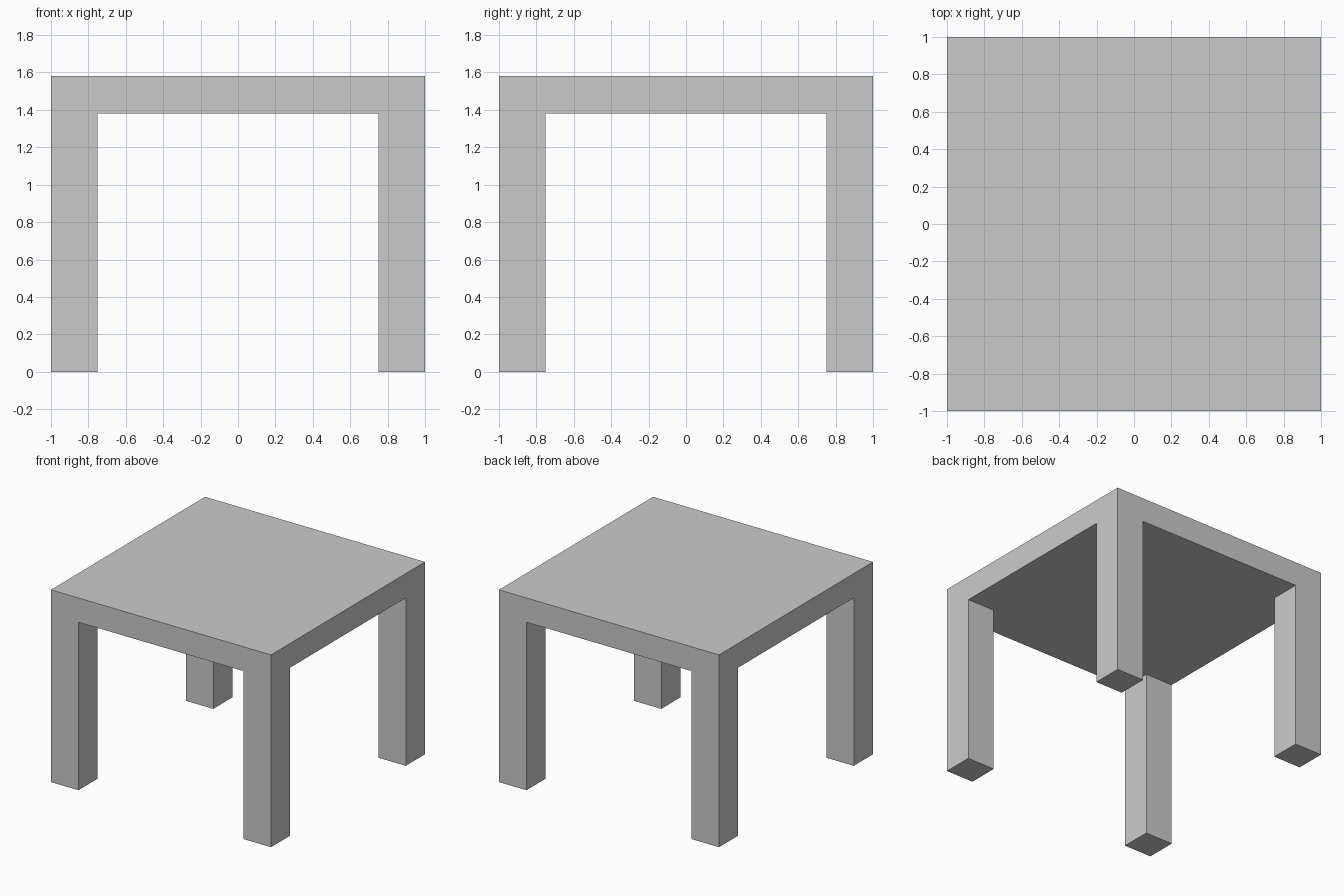
import bpy
import bmesh
from mathutils import Matrix, Vector

if "Cube" in bpy.data.objects:
    bpy.data.objects.remove(bpy.data.objects["Cube"])

HALF = 1.0        # half width of the square top
LEG = 0.25        # leg thickness
UNDER = 1.38      # underside of the top
HEIGHT = 1.58     # overall height

bm = bmesh.new()

# Table top slab
thick = HEIGHT - UNDER
bmesh.ops.create_cube(
    bm, size=1.0,
    matrix=Matrix.Translation((0, 0, UNDER + thick / 2))
    @ Matrix.Diagonal((2 * HALF, 2 * HALF, thick, 1)))

# Loop cuts that mark out the leg squares at the corners
inner = HALF - LEG
for axis in (Vector((1, 0, 0)), Vector((0, 1, 0))):
    for side in (-1, 1):
        bmesh.ops.bisect_plane(
            bm, geom=bm.verts[:] + bm.edges[:] + bm.faces[:],
            plane_co=axis * inner * side, plane_no=axis)

# Four legs, extruded down from the underside corners
bm.normal_update()
corners = []
for face in bm.faces:
    c = face.calc_center_median()
    if face.normal.z < -0.5 and abs(c.x) > inner and abs(c.y) > inner:
        corners.append(face)
legs = bmesh.ops.extrude_discrete_faces(bm, faces=corners)["faces"]
for face in legs:
    for v in face.verts:
        v.co.z = 0.0

# Tidy the flat faces
bmesh.ops.recalc_face_normals(bm, faces=bm.faces[:])

mesh = bpy.data.meshes.new("table")
bm.to_mesh(mesh)
bm.free()
table = bpy.data.objects.new("table", mesh)
bpy.context.collection.objects.link(table)
